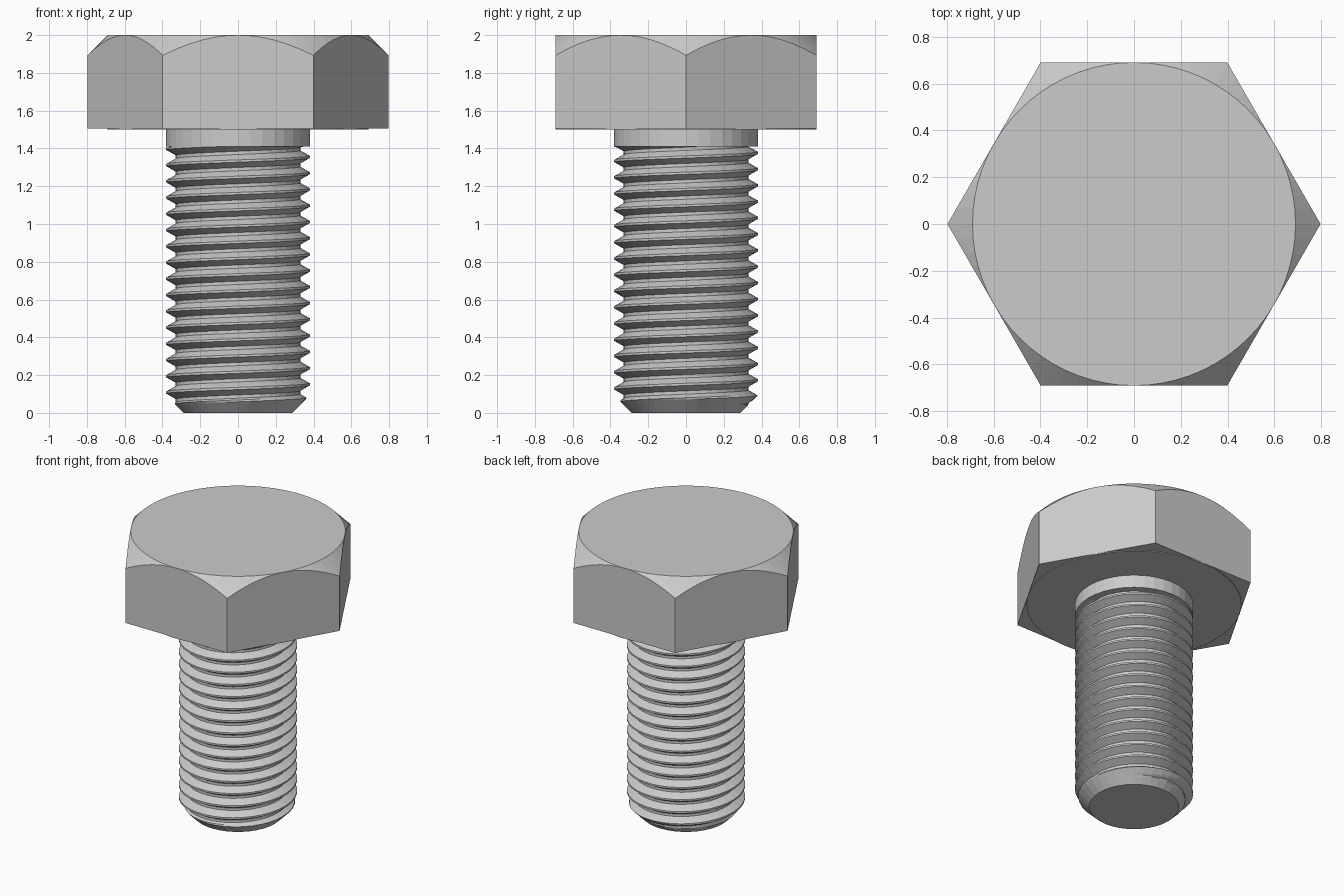
import bpy, bmesh, math

if "Cube" in bpy.data.objects:
    bpy.data.objects.remove(bpy.data.objects["Cube"])

SEG = 36          # sides around the shank
PITCH = 0.086
PHASE = 0.065     # crest height at angle zero
MAJOR, MINOR = 0.38, 0.33
TOP = 1.41        # where the thread runs out


def make_object(name, bm):
    bmesh.ops.remove_doubles(bm, verts=bm.verts, dist=1e-5)
    bmesh.ops.recalc_face_normals(bm, faces=bm.faces)
    mesh = bpy.data.meshes.new(name)
    bm.to_mesh(mesh)
    bm.free()
    ob = bpy.data.objects.new(name, mesh)
    bpy.context.collection.objects.link(ob)
    return ob


def lathe(name, profile, seg, angle=0.0):
    bm = bmesh.new()
    rings = [[bm.verts.new((r * math.cos(angle + math.tau * i / seg),
                            r * math.sin(angle + math.tau * i / seg), z))
              for i in range(seg)] for r, z in profile]
    for a, b in zip(rings, rings[1:]):
        for i in range(seg):
            j = (i + 1) % seg
            bm.faces.new((a[i], a[j], b[j], b[i]))
    bm.faces.new(rings[0])
    bm.faces.new(rings[-1])
    return make_object(name, bm)


# hexagonal head, its corners cut by a 45 degree cone
head = lathe("head", [(0.797, 1.505), (0.797, 2.0)], 6)
cone = lathe("head_chamfer_cutter", [(0.99, 1.3), (0.99, 1.7), (0.69, 2.0), (0.68, 2.01)], 72)
cone.hide_render = True
cone.hide_viewport = True
cut = head.modifiers.new("chamfer", 'BOOLEAN')
cut.operation = 'INTERSECT'
cut.solver = 'EXACT'
cut.object = cone

# thin bearing face under the head, and the plain neck
lathe("washer_face", [(0.69, 1.5), (0.69, 1.51)], 72)
lathe("neck", [(MAJOR, TOP), (MAJOR, 1.505)], SEG)

# threaded shank: a helical grid of crest and root rows, clipped at both ends
CREST, ROOT = 0.07, 0.40   # flat limits as fractions of a pitch
steps = [(-CREST, MAJOR), (CREST, MAJOR), (ROOT, MINOR), (1 - ROOT, MINOR)]
bm = bmesh.new()
columns = []
for i in range(SEG + 1):
    a = math.tau * i / SEG
    raw = [(PHASE + PITCH * (k + f + i / SEG), r)
           for k in range(-3, int(TOP / PITCH) + 3) for f, r in steps]
    # subdivide so the end clips stay accurate
    fine = []
    for (z0, r0), (z1, r1) in zip(raw, raw[1:]):
        fine += [(z0 + (z1 - z0) * t / 3, r0 + (r1 - r0) * t / 3) for t in range(3)]
    col = []
    for z, r in fine:
        z = min(max(z, 0.0), TOP)
        r = min(r, 0.288 + z)
        col.append(bm.verts.new((r * math.cos(a), r * math.sin(a), z)))
    columns.append(col)
for a, b in zip(columns, columns[1:]):
    for j in range(len(a) - 1):
        bm.faces.new((a[j], b[j], b[j + 1], a[j + 1]))
bm.faces.new([c[0] for c in columns[:-1]])
bmesh.ops.remove_doubles(bm, verts=bm.verts, dist=1e-5)
bmesh.ops.dissolve_degenerate(bm, edges=bm.edges, dist=1e-5)
make_object("threaded_shank", bm)
